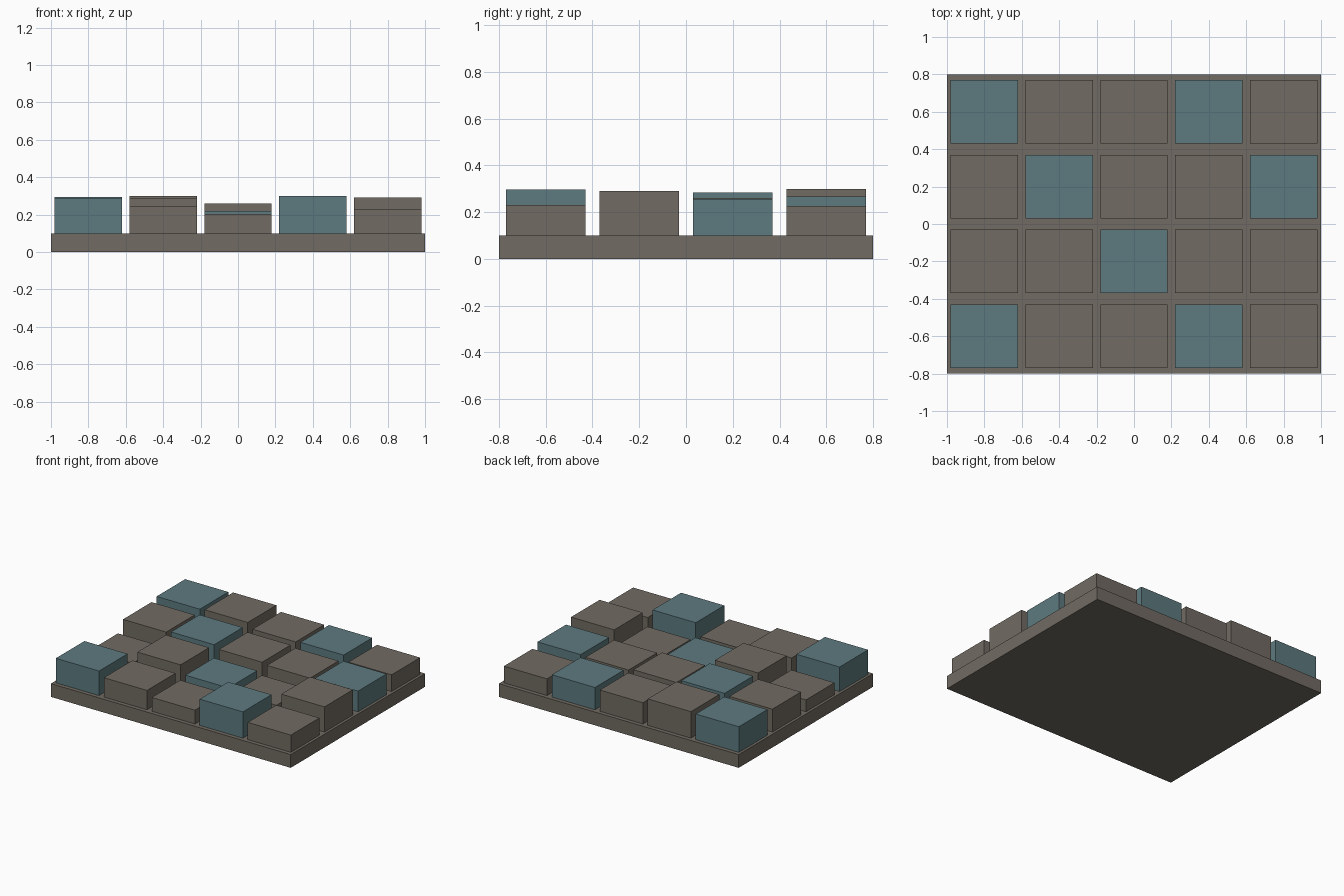
import bpy

if "Cube" in bpy.data.objects:
    bpy.data.objects.remove(bpy.data.objects["Cube"])


def material(name, color):
    m = bpy.data.materials.new(name)
    m.diffuse_color = (*color, 1.0)
    m.use_nodes = True
    m.node_tree.nodes["Principled BSDF"].inputs["Base Color"].default_value = m.diffuse_color
    return m


stone = material("warm grey stone", (0.165, 0.145, 0.122))
teal = material("muted teal", (0.110, 0.195, 0.215))


def box(name, x, y, z0, z1, width, depth, mat):
    bpy.ops.mesh.primitive_cube_add(size=1, location=(x, y, (z0 + z1) / 2))
    ob = bpy.context.object
    ob.name = name
    ob.scale = (width, depth, z1 - z0)
    bpy.ops.object.transform_apply(location=False, rotation=False, scale=True)
    ob.data.materials.append(mat)
    return ob


# base slab
BASE_TOP = 0.1
box("base_slab", 0, 0, 0, BASE_TOP, 2.0, 1.6, stone)

# top height of each paving block, rows from front to back, columns left to right
tops = [
    [0.285, 0.246, 0.204, 0.298, 0.230],
    [0.190, 0.286, 0.219, 0.195, 0.290],
    [0.273, 0.285, 0.260, 0.247, 0.256],
    [0.293, 0.300, 0.260, 0.268, 0.226],
]

# paving blocks, every third one along the diagonals is teal
for row, heights in enumerate(tops):
    for col, top in enumerate(heights):
        mat = teal if (row + col) % 3 == 0 else stone
        box(f"block_row{row + 1}_col{col + 1}", -0.8 + 0.4 * col, -0.6 + 0.4 * row,
            BASE_TOP, top, 0.36, 0.34, mat)
